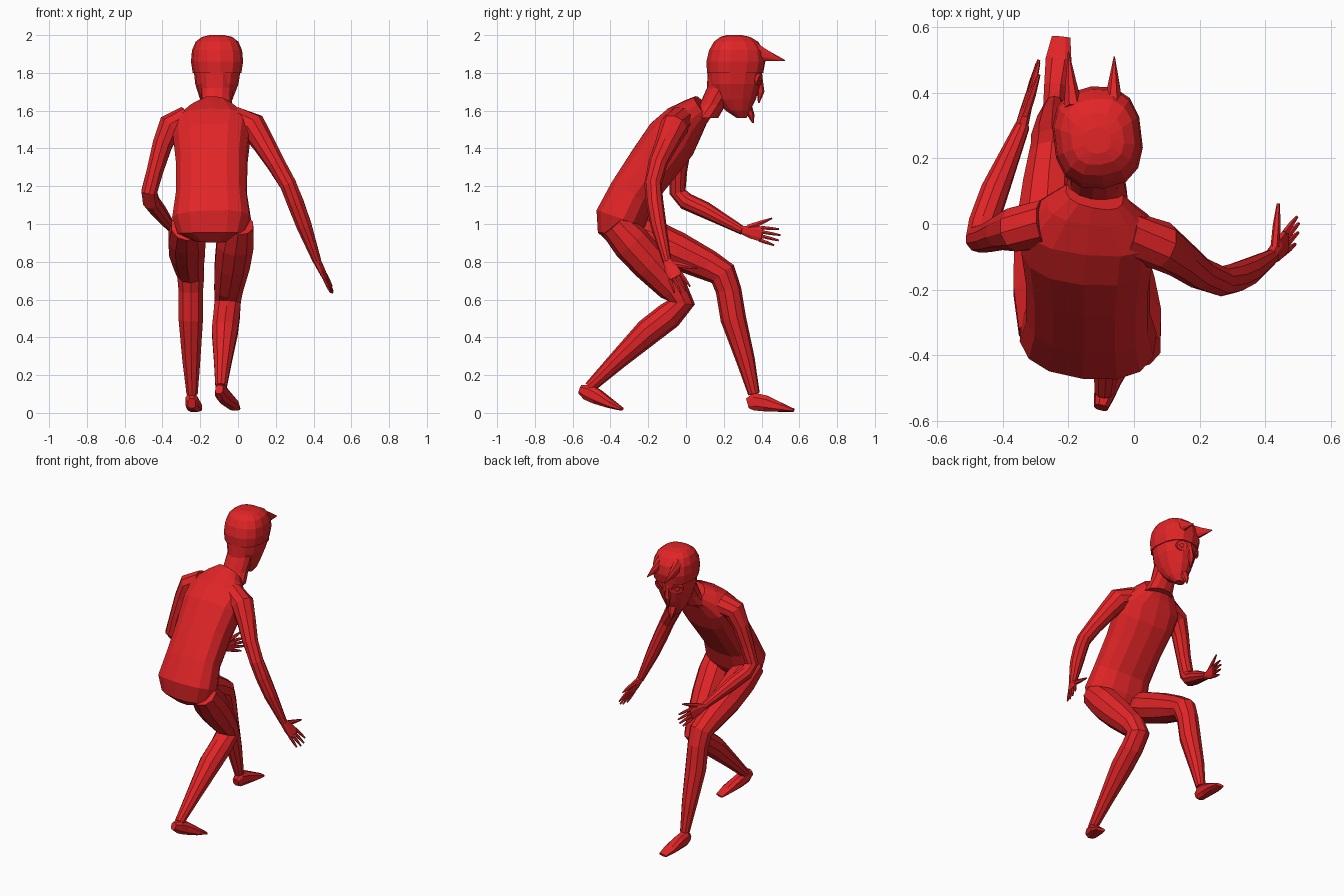
import bpy, bmesh, math
from mathutils import Vector as V

red = bpy.data.materials.new("red")
red.diffuse_color = (0.75, 0.018, 0.02, 1)


def finish(name, bm):
    bmesh.ops.recalc_face_normals(bm, faces=bm.faces)
    me = bpy.data.meshes.new(name)
    bm.to_mesh(me)
    bm.free()
    me.materials.append(red)
    ob = bpy.data.objects.new(name, me)
    bpy.context.collection.objects.link(ob)
    return ob


def loft(name, secs, side=(1, 0, 0), n=10, p=2.0, flat=False):
    """Skin elliptical sections (x, y, z, half width, half depth)."""
    bm = bmesh.new()
    pts = [V(s[:3]) for s in secs]
    rings = []
    for i, s in enumerate(secs):
        t = pts[min(i + 1, len(pts) - 1)] - pts[max(i - 1, 0)]
        t = V((0, 0, 1)) if flat else t.normalized()
        a = V(side)
        a = (a - t * a.dot(t)).normalized()
        b = t.cross(a)
        ring = []
        for k in range(n):
            ang = 2 * math.pi * (k + 0.5) / n
            c, d = math.cos(ang), math.sin(ang)
            c = math.copysign(abs(c) ** (2 / p), c)
            d = math.copysign(abs(d) ** (2 / p), d)
            ring.append(bm.verts.new(pts[i] + a * c * s[3] + b * d * s[4]))
        rings.append(ring)
    for r, q in zip(rings, rings[1:]):
        for k in range(n):
            bm.faces.new((r[k], r[(k + 1) % n], q[(k + 1) % n], q[k]))
    bm.faces.new(rings[0])
    bm.faces.new(rings[-1])
    return finish(name, bm)


def limb(name, secs, n=10):
    return loft(name, [(*s, s[3]) for s in secs], n=n)


def hand(name, wrist, direction, across, thumb_tip):
    w, d, a = V(wrist), V(direction).normalized(), V(across)
    a = (a - d * a.dot(d)).normalized()
    knuckle = w + d * 0.11
    loft(name + "_palm", [(*w, 0.023, 0.02), (*(w + d * 0.05), 0.037, 0.017),
                          (*knuckle, 0.042, 0.012)], a, 8, 2.6)
    for i, length in enumerate((0.085, 0.105, 0.11, 0.095)):
        off = (i - 1.5) * 0.022
        base = knuckle + a * off - d * 0.012
        tip = base + d * length + a * off * 0.35
        mid = base.lerp(tip, 0.55)
        loft(f"{name}_finger_{i + 1}", [(*base, 0.0105, 0.01), (*mid, 0.009, 0.009),
                                        (*tip, 0.005, 0.005)], a, 6)
    base, tip = w + d * 0.03 + a * 0.02, V(thumb_tip)
    loft(name + "_thumb", [(*base, 0.018, 0.014), (*base.lerp(tip, 0.5), 0.013, 0.012),
                           (*tip, 0.005, 0.005)], a, 6)


# Torso leaning forward, from crotch to collar
loft("torso", [
    (-0.14, -0.35, 0.91, 0.09, 0.06),
    (-0.14, -0.355, 0.95, 0.18, 0.11),
    (-0.14, -0.345, 1.03, 0.21, 0.135),
    (-0.14, -0.285, 1.16, 0.19, 0.125),
    (-0.14, -0.17, 1.32, 0.19, 0.135),
    (-0.14, -0.075, 1.45, 0.205, 0.14),
    (-0.135, -0.01, 1.535, 0.21, 0.115),
    (-0.13, 0.05, 1.59, 0.14, 0.085),
    (-0.12, 0.09, 1.62, 0.09, 0.07)], (1, -0.13, 0), 14, 2.4)

# Arms
limb("right_arm", [
    (-0.02, -0.035, 1.55, 0.075), (0.08, -0.065, 1.515, 0.075),
    (0.14, -0.105, 1.42, 0.06), (0.2, -0.15, 1.32, 0.05),
    (0.265, -0.175, 1.21, 0.046), (0.305, -0.165, 1.11, 0.046),
    (0.35, -0.145, 0.99, 0.042), (0.42, -0.1, 0.8, 0.023)])
limb("left_arm", [
    (-0.27, 0.0, 1.55, 0.075), (-0.36, -0.015, 1.515, 0.07),
    (-0.4, -0.025, 1.42, 0.055), (-0.44, -0.04, 1.28, 0.046),
    (-0.47, -0.045, 1.17, 0.044), (-0.46, 0.0, 1.12, 0.046),
    (-0.425, 0.1, 1.075, 0.044), (-0.34, 0.3, 0.965, 0.023)])
hand("right_hand", (0.418, -0.1, 0.805), (0.4, 0.42, -0.8), (0.1, 1, 0.3),
     (0.44, 0.062, 0.765))
hand("left_hand", (-0.342, 0.3, 0.968), (0.24, 0.95, -0.2), (0.1, 0.1, 1),
     (-0.29, 0.455, 1.03))

# Legs
limb("right_leg", [
    (0.0, -0.38, 1.0, 0.085), (-0.015, -0.29, 0.9, 0.103),
    (-0.03, -0.19, 0.79, 0.098), (-0.05, -0.07, 0.66, 0.08),
    (-0.055, -0.025, 0.585, 0.073), (-0.06, -0.09, 0.515, 0.073),
    (-0.07, -0.2, 0.43, 0.072), (-0.08, -0.36, 0.28, 0.05),
    (-0.09, -0.51, 0.135, 0.031)])
limb("left_leg", [
    (-0.27, -0.33, 0.99, 0.085), (-0.27, -0.2, 0.93, 0.103),
    (-0.27, -0.05, 0.86, 0.1), (-0.26, 0.12, 0.78, 0.082),
    (-0.25, 0.195, 0.735, 0.075), (-0.25, 0.225, 0.65, 0.068),
    (-0.25, 0.25, 0.5, 0.068), (-0.247, 0.315, 0.28, 0.05),
    (-0.243, 0.36, 0.1, 0.031)])

# Feet, heel to toe
loft("left_foot", [
    (-0.245, 0.325, 0.05, 0.022, 0.028), (-0.245, 0.36, 0.06, 0.034, 0.05),
    (-0.24, 0.42, 0.05, 0.036, 0.045), (-0.23, 0.5, 0.03, 0.042, 0.026),
    (-0.222, 0.57, 0.014, 0.03, 0.009)], n=8, p=2.5)
loft("right_foot", [
    (-0.1, -0.56, 0.125, 0.022, 0.026), (-0.09, -0.52, 0.11, 0.033, 0.045),
    (-0.07, -0.47, 0.085, 0.036, 0.042), (-0.035, -0.4, 0.048, 0.042, 0.025),
    (-0.015, -0.34, 0.02, 0.03, 0.009)], (1, -0.35, 0), n=8, p=2.5)

# Neck, face and overlapping cowl, turned slightly left
turn = (1, 0.12, 0)
loft("neck", [(-0.118, 0.09, 1.56, 0.1, 0.08), (-0.115, 0.14, 1.63, 0.083, 0.07),
              (-0.112, 0.19, 1.72, 0.085, 0.08), (-0.112, 0.2, 1.82, 0.095, 0.085)],
     turn, 12, flat=True)
loft("face", [(-0.125, 0.295, 1.56, 0.03, 0.025), (-0.12, 0.275, 1.6, 0.06, 0.065),
              (-0.115, 0.26, 1.66, 0.085, 0.11), (-0.112, 0.258, 1.74, 0.113, 0.138),
              (-0.11, 0.262, 1.83, 0.125, 0.145)], turn, 14, 2.3, True)
loft("cowl", [(-0.111, 0.26, 1.8, 0.127, 0.15), (-0.111, 0.264, 1.86, 0.136, 0.157),
              (-0.111, 0.266, 1.92, 0.131, 0.145), (-0.111, 0.265, 1.965, 0.112, 0.118),
              (-0.111, 0.26, 1.99, 0.08, 0.08), (-0.111, 0.255, 2.0, 0.04, 0.04)],
     turn, 14, 2.5, True)

# Horns, nose and goatee
for name, x0, x1, y1 in (("left_horn", -0.185, -0.2, 0.525), ("right_horn", -0.063, -0.06, 0.51)):
    loft(name, [(x0, 0.35, 1.915, 0.032, 0.055), (x0 * 0.5 + x1 * 0.5, 0.43, 1.89, 0.018, 0.03),
                (x1, y1, 1.866, 0.002, 0.002)], n=8)
loft("nose", [(-0.13, 0.385, 1.79, 0.012, 0.018), (-0.135, 0.395, 1.7, 0.02, 0.02),
              (-0.137, 0.385, 1.64, 0.003, 0.004)], n=6)
loft("goatee", [(-0.13, 0.325, 1.63, 0.035, 0.022), (-0.132, 0.345, 1.575, 0.022, 0.018),
                (-0.134, 0.355, 1.535, 0.004, 0.005)], n=6)


# Eyes: round rims with low eyeballs
def eye(name, centre, normal):
    c, nrm = V(centre), V(normal).normalized()
    loft(name + "_rim", [(*(c - nrm * 0.02), 0.04, 0.036), (*(c + nrm * 0.006), 0.036, 0.032),
                         (*(c + nrm * 0.001), 0.025, 0.021)], n=12)
    loft(name + "_ball", [(*(c - nrm * 0.01), 0.02, 0.017), (*(c + nrm * 0.006), 0.016, 0.013),
                          (*(c + nrm * 0.011), 0.006, 0.005)], n=10)


eye("left_eye", (-0.193, 0.37, 1.765), (-0.6, 1, -0.25))
eye("right_eye", (-0.065, 0.387, 1.765), (0.35, 1, -0.25))
